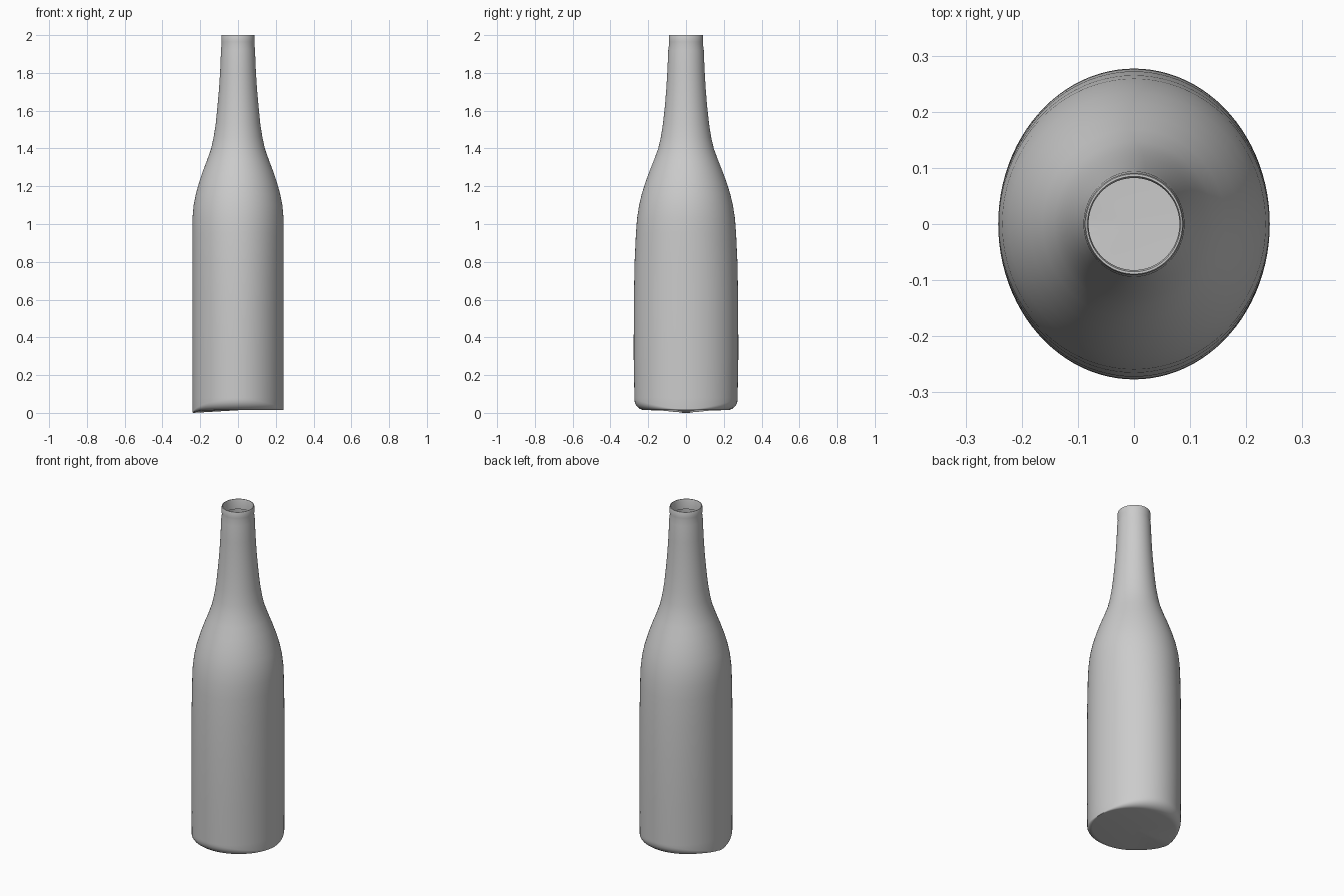
import bpy, bmesh, math

if "Cube" in bpy.data.objects:
    bpy.data.objects.remove(bpy.data.objects["Cube"])

N = 96
# side profile: height, half-width in x, half-width in y
PROFILE = [
    (0.08, 0.241, 0.273), (0.3, 0.242, 0.277), (0.6, 0.242, 0.276),
    (0.8, 0.242, 0.272), (0.95, 0.242, 0.265), (1.03, 0.241, 0.259),
    (1.1, 0.235, 0.248), (1.16, 0.223, 0.234), (1.22, 0.206, 0.215),
    (1.28, 0.186, 0.193), (1.34, 0.163, 0.169), (1.4, 0.142, 0.147),
    (1.46, 0.129, 0.133), (1.53, 0.118, 0.122), (1.62, 0.109, 0.112),
    (1.72, 0.100, 0.104), (1.82, 0.094, 0.098), (1.92, 0.090, 0.094),
    (1.95, 0.087, 0.090), (1.965, 0.088, 0.091), (1.995, 0.088, 0.091),
    (2.0, 0.086, 0.089), (2.0, 0.083, 0.085), (1.99, 0.081, 0.082),
    (1.94, 0.081, 0.082),
]

bm = bmesh.new()
angles = [2 * math.pi * i / N for i in range(N)]


def floor_height(a):
    # slightly uneven base, sagging towards -x
    return 0.014 - 0.012 * max(0, -math.cos(a)) ** 12


# base corner: sharp at the x sides, rounded towards front and back
rings = []
for k in range(7):
    t = k / 6 * math.pi / 2
    ring = []
    for a in angles:
        r = 0.002 + 0.055 * abs(math.sin(a)) ** 1.5
        z0 = floor_height(a)
        inset = r * (1 - math.sin(t))
        z = z0 + r * (1 - math.cos(t))
        ring.append(bm.verts.new(((0.241 - inset) * math.cos(a),
                                  (0.273 - inset) * math.sin(a), z)))
    rings.append(ring)

# body, shoulder, neck and folded lip
for z, rx, ry in PROFILE:
    rings.append([bm.verts.new((rx * math.cos(a), ry * math.sin(a), z)) for a in angles])

for lo, hi in zip(rings, rings[1:]):
    for i in range(N):
        j = (i + 1) % N
        bm.faces.new((lo[i], lo[j], hi[j], hi[i]))

# flat floor
centre = bm.verts.new((0, 0, 0.014))
for i in range(N):
    bm.faces.new((centre, rings[0][(i + 1) % N], rings[0][i]))
# lowest point of the sag touches the ground
low = min(v.co.z for v in bm.verts)
for v in rings[0]:
    if v.co.z < low + 0.0005:
        v.co.z = 0

mesh = bpy.data.meshes.new("bottle")
bm.to_mesh(mesh)
bm.free()
bottle = bpy.data.objects.new("bottle", mesh)
bpy.context.collection.objects.link(bottle)
bpy.context.view_layer.objects.active = bottle
bottle.select_set(True)
bpy.ops.object.shade_smooth_by_angle(angle=math.radians(40))
